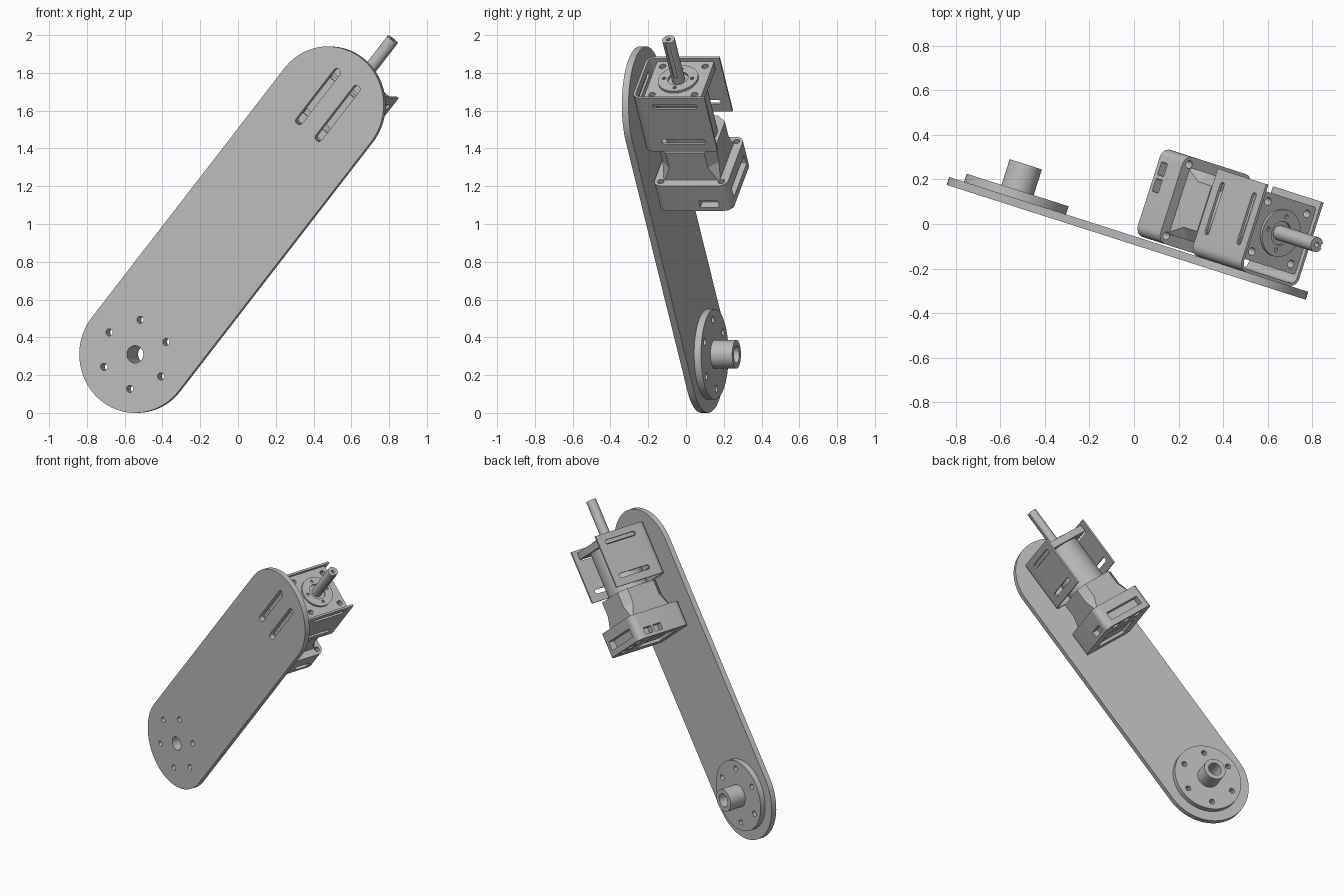
import bpy, bmesh
from math import radians, cos, sin, pi
from mathutils import Matrix

if "Cube" in bpy.data.objects:
    bpy.data.objects.remove(bpy.data.objects["Cube"])

grey = bpy.data.materials.new("plain grey")
grey.use_nodes = True
grey.diffuse_color = (0.5, 0.5, 0.5, 1)
grey.node_tree.nodes["Principled BSDF"].inputs["Base Color"].default_value = (0.5, 0.5, 0.5, 1)

# Parts are built upright (arm along z, back along +y), then leaned and turned
POSE = (Matrix.Translation((-0.545, 0.081, 0.31))
        @ Matrix.Rotation(radians(-17.73), 4, 'Z') @ Matrix.Rotation(radians(39.06), 4, 'Y'))
AXIS_Y = 0.25    # depth of the motor axis


def rounded(cx, cy, w, h, r, n=6):
    """Rounded rectangle outline."""
    pts = []
    for k, (sx, sy) in enumerate([(1, 1), (-1, 1), (-1, -1), (1, -1)]):
        for i in range(n + 1):
            a = pi / 2 * (k + i / n)
            pts.append((cx + sx * (w / 2 - r) + r * cos(a), cy + sy * (h / 2 - r) + r * sin(a)))
    return pts


def circle(cx, cy, r, n=32):
    return [(cx + r * cos(2 * pi * i / n), cy + r * sin(2 * pi * i / n)) for i in range(n)]


def octagon(half, c):
    p = [(half, half - c), (half - c, half)]
    p += [(-x, y) for x, y in reversed(p)]
    p += [(-x, -y) for x, y in p]
    return [(x, y + AXIS_Y) for x, y in p]


def place(axis, p, t):
    return {'X': (t, p[0], p[1]), 'Y': (p[0], t, p[1]), 'Z': (p[0], p[1], t)}[axis]


def mesh_object(name, prisms):
    """Each prism is (axis, outline, start, end) or with a second end outline."""
    bm = bmesh.new()
    for axis, pts, lo, hi, *end in prisms:
        top_pts = end[0] if end else pts
        a = [bm.verts.new(place(axis, p, lo)) for p in pts]
        b = [bm.verts.new(place(axis, p, hi)) for p in top_pts]
        bm.faces.new(a)
        bm.faces.new(b)
        for i in range(len(a)):
            j = (i + 1) % len(a)
            bm.faces.new((a[i], a[j], b[j], b[i]))
    bmesh.ops.remove_doubles(bm, verts=bm.verts, dist=1e-5)
    bmesh.ops.recalc_face_normals(bm, faces=bm.faces)
    me = bpy.data.meshes.new(name)
    bm.to_mesh(me)
    bm.free()
    ob = bpy.data.objects.new(name, me)
    bpy.context.collection.objects.link(ob)
    return ob


def part(name, prisms, cuts=()):
    ob = mesh_object(name, prisms)
    ob.data.materials.append(grey)
    bpy.ops.object.select_all(action='DESELECT')
    bpy.context.view_layer.objects.active = ob
    ob.select_set(True)
    if cuts:
        cutter = mesh_object("cutter", cuts)
        cutter.hide_render = True
        mod = ob.modifiers.new("cut", 'BOOLEAN')
        mod.operation, mod.solver, mod.object = 'DIFFERENCE', 'EXACT', cutter
        bpy.ops.object.modifier_apply(modifier=mod.name)
        bpy.data.objects.remove(cutter)
    bpy.ops.object.shade_smooth_by_angle(angle=radians(30))
    ob.matrix_world = POSE
    return ob


# Arm plate with bolt circle, bore and two adjusting slots
bolts = [('Y', circle(0.185 * sin(k * pi / 3 + pi / 6), 0.185 * cos(k * pi / 3 + pi / 6), 0.019, 16), -0.1, 0.3)
         for k in range(6)]
bore = ('Y', circle(0, 0, 0.046), -0.1, 0.3)
arm_slots = [('Y', rounded(x, 1.70, 0.042, 0.37, 0.02), -0.1, 0.3) for x in (-0.07, 0.07)]
part("arm_plate", [('Y', rounded(0, 0.85, 0.62, 2.32, 0.31, 20), 0, 0.037)], bolts + [bore] + arm_slots)

# Hub: flange and hollow boss
part("hub_flange", [('Y', circle(0, 0, 0.24, 64), 0.037, 0.075)], bolts + [bore])
part("hub_boss", [('Y', circle(0, 0, 0.076, 40), 0.07, 0.196)], [bore])


# U-shaped motor bracket with slots in its base and both flaps
def u_path(half, r, y0):
    right = [(half - r + r * sin(i * pi / 12), y0 + r - r * cos(i * pi / 12)) for i in range(7)]
    right.append((half, 0.44))
    return [(-x, y) for x, y in reversed(right)] + right


u_profile = u_path(0.174, 0.045, 0.037) + u_path(0.161, 0.032, 0.05)[::-1]
slots = []
for z in (1.59, 1.829):
    slots.append(('X', rounded(0.265, z, 0.245, 0.03, 0.0145), -0.3, 0.3))
    slots.append(('Y', rounded(0, z, 0.22, 0.03, 0.0145), 0.0, 0.07))
part("motor_bracket", [('Z', u_profile, 1.525, 1.888)], slots)

# Gearbox front flange with screw holes, pilot ring and shaft
corner = [(x, AXIS_Y + y) for x in (-1, 1) for y in (-1, 1)]


def corner_holes(d, r, lo, hi):
    return [('Z', circle(sx * d, AXIS_Y + sy * d, r, 16), lo, hi) for sx in (-1, 1) for sy in (-1, 1)]


part("gearbox_flange", [('Z', rounded(0, AXIS_Y, 0.318, 0.318, 0.015), 1.82, 1.868)],
     corner_holes(0.118, 0.018, 1.80, 1.90))
ring_holes = [('Z', circle(0.078 * cos(k * pi / 2), AXIS_Y + 0.078 * sin(k * pi / 2), 0.01, 12), 1.87, 1.9)
              for k in range(4)]
part("pilot_ring", [('Z', circle(0, AXIS_Y, 0.108, 48), 1.86, 1.882)],
     ring_holes + [('Z', circle(0, AXIS_Y, 0.055), 1.868, 1.9)])
part("output_shaft", [('Z', circle(0, AXIS_Y, 0.034), 1.85, 2.147)],
     [('Z', circle(0, AXIS_Y, 0.011, 16), 2.12, 2.2),
      ('Z', rounded(0.04, AXIS_Y, 0.028, 0.022, 0.002), 1.91, 2.2)])
part("gearbox_barrel", [('Z', circle(0, AXIS_Y, 0.138, 48), 1.49, 1.83)])

# Motor body: chamfered square flaring to full corners at the housing
part("motor_body", [('Z', octagon(0.157, 0.05), 1.40, 1.50)])
part("motor_flare", [('Z', octagon(0.157, 0.004), 1.30, 1.40, octagon(0.157, 0.05))])

# Rear housing with corner holes, side windows and underside recesses
windows = [('Y', rounded(0, 1.215, 0.28, 0.06, 0.005), AXIS_Y + 0.16, 0.6),
           ('X', rounded(0.333, 1.19, 0.105, 0.045, 0.004), 0.16, 0.4)]
windows += [('X', rounded(y, 1.19, 0.06, 0.045, 0.004), -0.4, -0.16) for y in (0.284, 0.362)]
recesses = [('Z', rounded(x, 0.4, 0.06, 0.05, 0.004), 1.1, 1.165) for x in (-0.1, 0, 0.1)]
recesses.append(('Z', rounded(0, 0.2, 0.24, 0.2, 0.02), 1.1, 1.165))
part("rear_housing", [('Z', rounded(0, AXIS_Y, 0.41, 0.41, 0.045), 1.145, 1.315)],
     corner_holes(0.168, 0.018, 1.26, 1.4) + windows + recesses)
